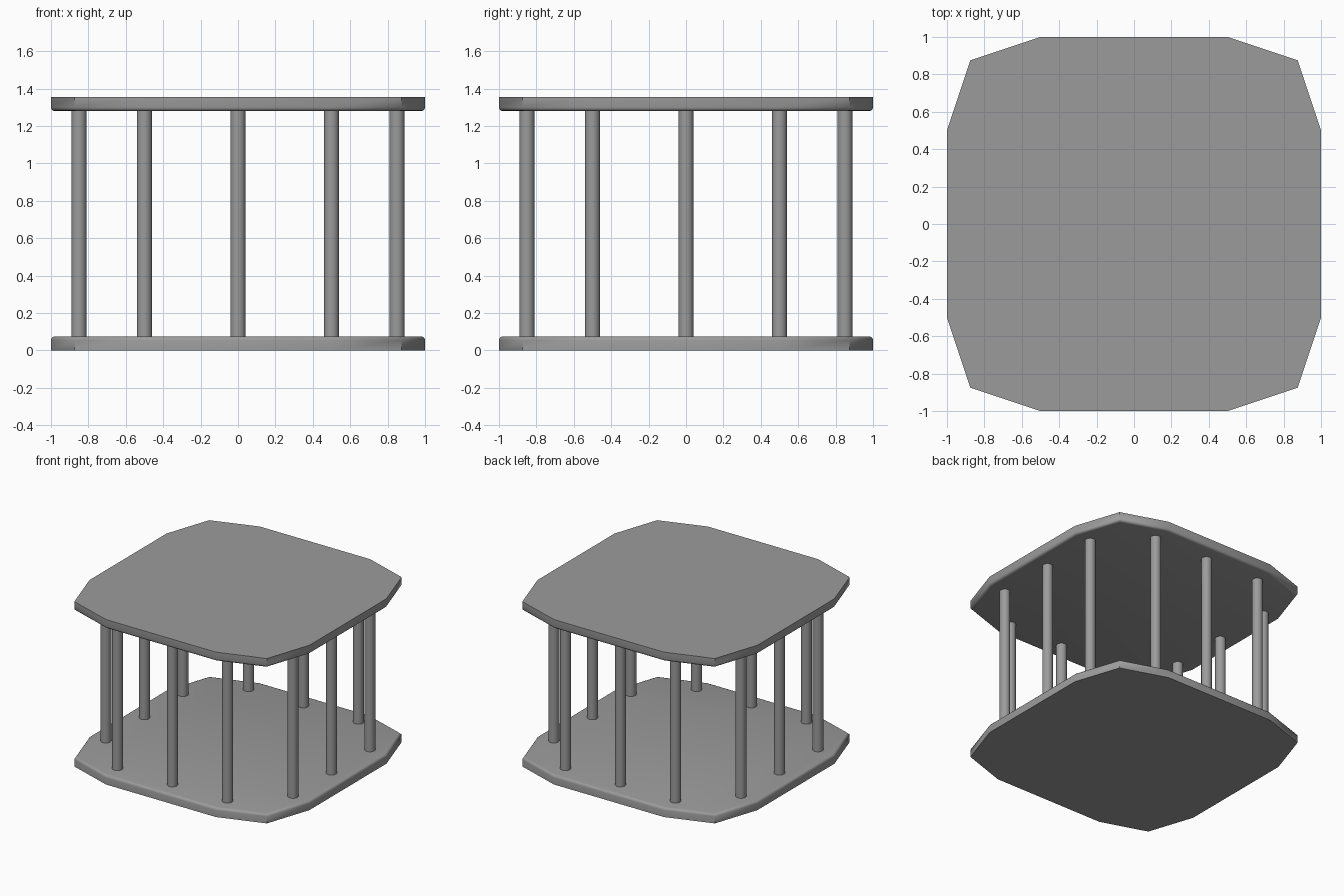
import bpy, bmesh

cube = bpy.data.objects.get("Cube")
if cube:
    bpy.data.objects.remove(cube, do_unlink=True)

PLATE = 0.075     # plate thickness
HEIGHT = 1.355    # overall height

grey = bpy.data.materials.new("mid grey")
grey.use_nodes = True
colour = (0.33, 0.33, 0.33, 1)
grey.diffuse_color = colour
grey.node_tree.nodes["Principled BSDF"].inputs["Base Color"].default_value = colour


def finish(obj, angle):
    obj.data.materials.append(grey)
    bpy.ops.object.select_all(action="DESELECT")
    obj.select_set(True)
    bpy.context.view_layer.objects.active = obj
    bpy.ops.object.shade_smooth_by_angle(angle=angle)


def plate(name, z, rounded_z):
    """Twelve-sided slab with its rim rounded at the height rounded_z."""
    quarter = [(1, 0.5), (0.875, 0.875), (0.5, 1)]
    outline = []
    for _ in range(4):
        outline += quarter
        quarter = [(-y, x) for x, y in quarter]
    bm = bmesh.new()
    base = bm.faces.new([bm.verts.new((x, y, z)) for x, y in outline])
    top = bmesh.ops.extrude_face_region(bm, geom=[base])["geom"]
    bmesh.ops.translate(bm, vec=(0, 0, PLATE),
                        verts=[g for g in top if isinstance(g, bmesh.types.BMVert)])
    rim = [e for e in bm.edges
           if all(abs(v.co.z - rounded_z) < 0.001 for v in e.verts)]
    bmesh.ops.bevel(bm, geom=rim, offset=0.02, segments=3, profile=0.5,
                    affect="EDGES")
    bmesh.ops.recalc_face_normals(bm, faces=bm.faces)
    mesh = bpy.data.meshes.new(name)
    bm.to_mesh(mesh)
    bm.free()
    obj = bpy.data.objects.new(name, mesh)
    bpy.context.collection.objects.link(obj)
    finish(obj, 0.9)


def post(name, x, y):
    bpy.ops.mesh.primitive_cylinder_add(
        vertices=32, radius=0.04, depth=HEIGHT - 2 * PLATE + 0.02,
        location=(x, y, HEIGHT / 2))
    obj = bpy.context.object
    obj.name = obj.data.name = name
    finish(obj, 0.6)


# Slabs, each rounded on the side facing the posts
plate("bottom_plate", 0, PLATE)
plate("top_plate", HEIGHT - PLATE, HEIGHT - PLATE)

# Three posts along every side
for side in (-1, 1):
    for step in (-0.5, 0, 0.5):
        post("side_post", side * 0.85, step)
        post("front_post" if side < 0 else "back_post", step, side * 0.85)
